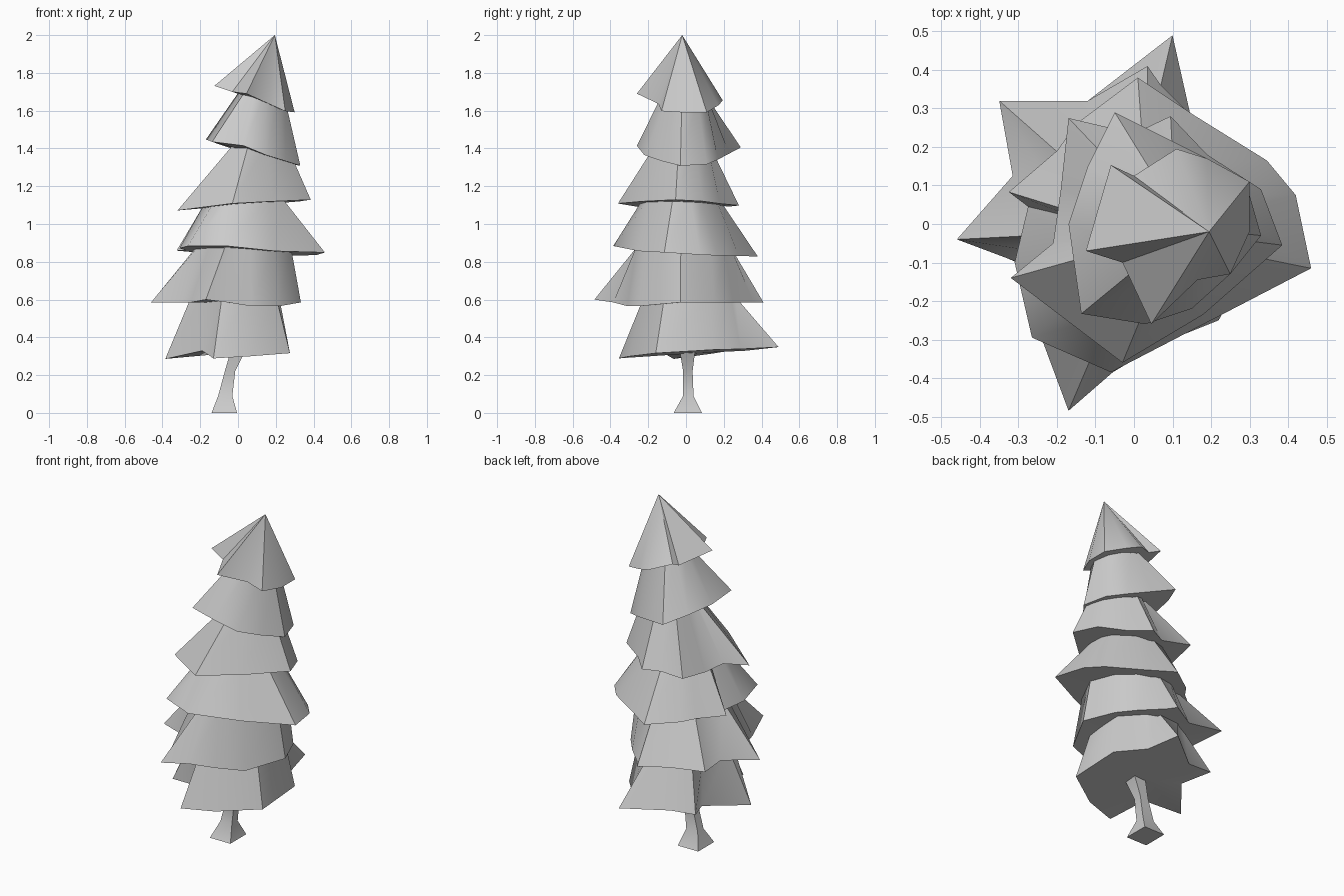
import bpy, bmesh, math

if "Cube" in bpy.data.objects:
    bpy.data.objects.remove(bpy.data.objects["Cube"])


def finish(bm, name):
    bmesh.ops.recalc_face_normals(bm, faces=bm.faces[:])
    mesh = bpy.data.meshes.new(name)
    bm.to_mesh(mesh)
    bm.free()
    obj = bpy.data.objects.new(name, mesh)
    bpy.context.collection.objects.link(obj)
    bpy.ops.object.select_all(action='DESELECT')
    obj.select_set(True)
    bpy.context.view_layer.objects.active = obj
    bpy.ops.object.shade_smooth_by_angle(angle=math.radians(45))
    return obj


def bridge(bm, low, high):
    n = len(low)
    for i in range(n):
        j = (i + 1) % n
        bm.faces.new((low[i], low[j], high[j], high[i]))


def fan(bm, ring, centre):
    c = bm.verts.new(centre)
    for i in range(len(ring)):
        bm.faces.new((ring[i], ring[(i + 1) % len(ring)], c))


def branch_tier(name, rim, plane, top):
    """Ragged skirt: rim points (x, y, optional lift) on a tilted plane, narrowing to a collar or a point."""
    a, b, c = plane
    cx, cy, r, z = top
    bm = bmesh.new()
    low = [bm.verts.new((x, y, a + b * x + c * y + sum(lift))) for x, y, *lift in rim]
    mx = sum(p[0] for p in rim) / len(rim)
    my = sum(p[1] for p in rim) / len(rim)
    fan(bm, low[::-1], (mx, my, a + b * mx + c * my))
    if r == 0:
        fan(bm, low, (cx, cy, z))
    else:
        high = []
        for x, y, *lift in rim:
            t = math.atan2(y - cy, x - cx)
            px, py = cx + r * math.cos(t), cy + r * math.sin(t)
            high.append(bm.verts.new((px, py, z + b * (px - cx))))
        bridge(bm, low, high)
        bm.faces.new(high)
    return finish(bm, name)


# Branch tiers, top to bottom
branch_tier("branches_top",
            [(.30, -.02), (.30, .11), (.19, .17), (.11, .195), (0, .125), (-.06, .153),
             (-.125, -.07), (-.03, -.10), (.045, -.26, .015), (.165, -.145), (.25, -.13, -.01)],
            (1.69, -.33, 0), (.195, -.02, 0, 2.0))
branch_tier("branches_second",
            [(.33, -.03), (.29, .11), (.19, .17), (.07, .23), (-.05, .29), (-.12, .15),
             (-.17, 0), (-.137, -.233, -.01), (.03, -.26, .015), (.15, -.22), (.25, -.13)],
            (1.40, -.28, -.03), (.135, -.01, .115, 1.69))
branch_tier("branches_third",
            [(.385, -.055), (.33, .09), (.19, .18), (.095, .28), (0, .235), (-.17, .275, .03),
             (-.19, .09), (-.21, -.05), (-.32, -.14, -.01), (-.03, -.36), (.18, -.235)],
            (1.10, .07, -.03), (.11, -.02, .14, 1.43))
branch_tier("branches_fourth",
            [(.46, -.115), (.42, .075), (.345, .165), (.16, .28), (.01, .38), (-.15, .26),
             (-.20, .19), (-.325, .083), (-.275, .045), (-.31, -.10), (-.265, -.295),
             (-.06, -.385), (.20, -.25, -.01)],
            (.855, -.03, -.07), (.04, -.03, .20, 1.14))
branch_tier("branches_fifth",
            [(.333, -.03), (.26, .15), (.18, .25), (.07, .36), (.035, .41), (-.12, .32),
             (-.35, .32, .035), (-.315, .125, .02), (-.46, -.04), (-.30, -.10), (-.25, -.27),
             (-.17, -.485, .015), (-.055, -.385), (.07, -.31, -.02), (.22, -.25, -.02)],
            (.585, 0, 0), (.03, -.015, .25, .88))
branch_tier("branches_bottom",
            [(.27, .15), (.145, .29), (.10, .49), (-.12, .32), (-.28, .31, .02), (-.21, .15),
             (-.385, -.065, -.01), (-.19, -.14, .03), (-.13, -.355), (.06, -.30), (.275, -.16)],
            (.315, .04, .06), (-.01, .02, .25, .61))

# Crooked four-sided trunk with a flared foot: x min, x max, y min, y max, z
bm = bmesh.new()
rings = []
for x0, x1, y0, y1, z in [(-.14, -.005, -.065, .085, 0), (-.105, -.03, -.015, .04, .09),
                          (-.07, -.015, -.015, .035, .22), (-.035, .045, -.035, .05, .34)]:
    rings.append([bm.verts.new(p) for p in
                  ((x0, y0, z), (x1, y0, z), (x1, y1, z), (x0, y1, z))])
for low, high in zip(rings, rings[1:]):
    bridge(bm, low, high)
bm.faces.new(rings[0])
bm.faces.new(rings[-1])
finish(bm, "trunk")
